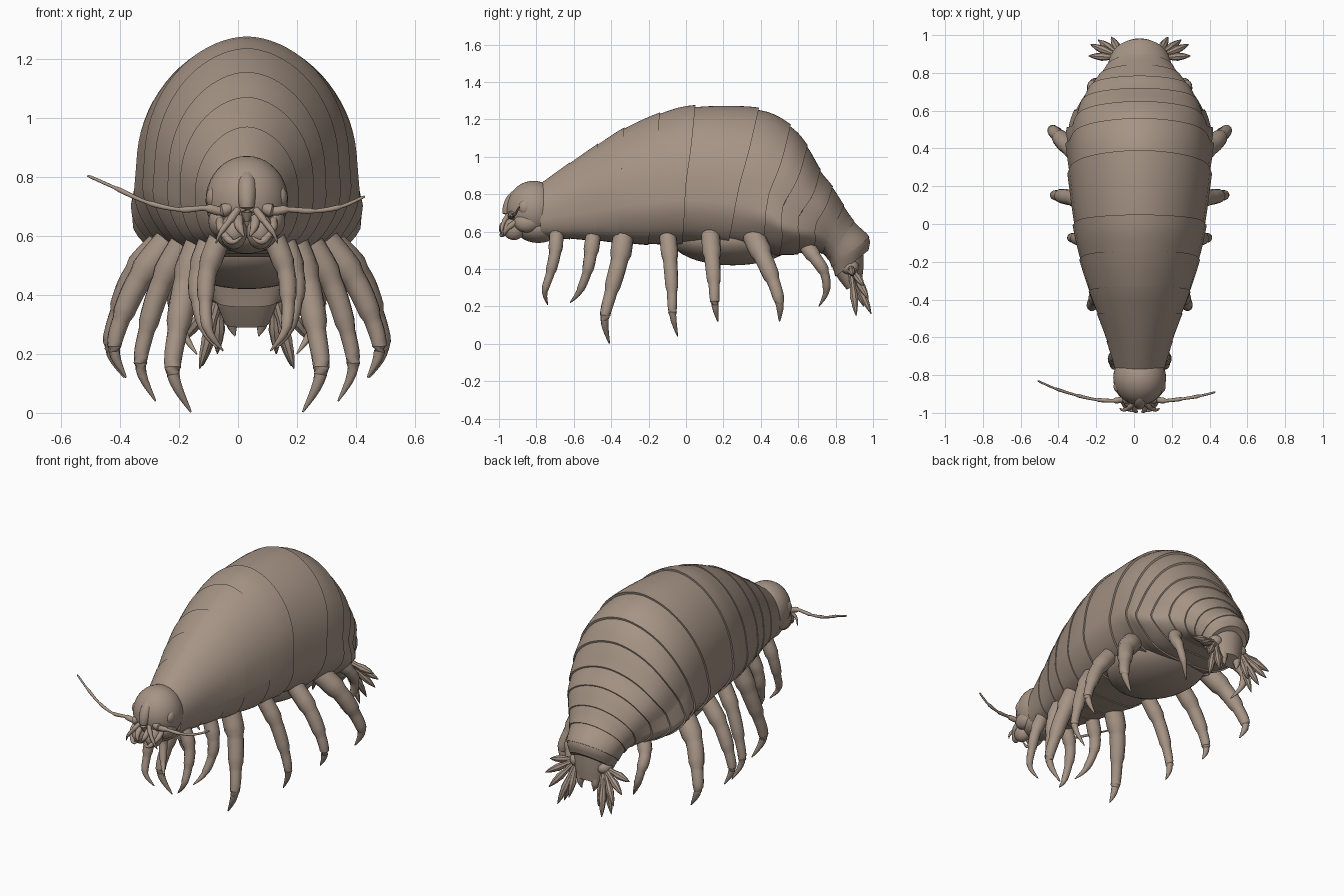
import bpy, bmesh, math
from mathutils import Vector

if "Cube" in bpy.data.objects:
    bpy.data.objects.remove(bpy.data.objects["Cube"])

CX = 0.03  # the body sits slightly off centre because the antennae are uneven

shell = bpy.data.materials.new("dull brown shell")
shell.use_nodes = True
shell.diffuse_color = (0.38, 0.295, 0.235, 1)
shell.node_tree.nodes["Principled BSDF"].inputs["Base Color"].default_value = shell.diffuse_color


def finish(name, bm, angle=40):
    bmesh.ops.recalc_face_normals(bm, faces=bm.faces)
    mesh = bpy.data.meshes.new(name)
    bm.to_mesh(mesh)
    bm.free()
    mesh.materials.append(shell)
    obj = bpy.data.objects.new(name, mesh)
    bpy.context.collection.objects.link(obj)
    bpy.ops.object.select_all(action='DESELECT')
    obj.select_set(True)
    bpy.context.view_layer.objects.active = obj
    bpy.ops.object.shade_smooth_by_angle(angle=math.radians(angle))


def loft(name, rings, angle=40):
    bm = bmesh.new()
    loops = [[bm.verts.new(p) for p in ring] for ring in rings]
    n = len(loops[0])
    for a, b in zip(loops, loops[1:]):
        for i in range(n):
            j = (i + 1) % n
            bm.faces.new((a[i], a[j], b[j], b[i]))
    bm.faces.new(loops[0])
    bm.faces.new(loops[-1])
    finish(name, bm, angle)


def spline(pts, steps):
    """Smooth path through points of any dimension."""
    out = []
    for i in range(len(pts) - 1):
        p = [pts[max(0, min(len(pts) - 1, i + k))] for k in (-1, 0, 1, 2)]
        for s in range(steps):
            t = s / steps
            out.append([0.5 * (2 * b + (c - a) * t + (2 * a - 5 * b + 4 * c - d) * t * t
                               + (3 * b - a - 3 * c + d) * t ** 3) for a, b, c, d in zip(*p)])
    return out + [list(pts[-1])]


def tube(name, pts, steps=5, sides=10, knuckle=0.0):
    """Limb through (x, y, z, radius) points; each joint swells by knuckle."""
    path = spline(pts, steps)
    rings = []
    for i, (x, y, z, r) in enumerate(path):
        a, b = path[max(0, i - 1)], path[min(len(path) - 1, i + 1)]
        quat = (Vector(b[:3]) - Vector(a[:3])).to_track_quat('Z', 'Y')
        r = max(r, 0.002) * (1 + knuckle * (((i % steps) / steps) - 0.5))
        rings.append([Vector((x, y, z)) + quat @ Vector((r * math.cos(t), r * math.sin(t), 0))
                      for t in (math.tau * k / sides for k in range(sides))])
    loft(name, rings)


def blob(name, center, scale):
    bm = bmesh.new()
    bmesh.ops.create_uvsphere(bm, u_segments=32, v_segments=20, radius=1)
    for v in bm.verts:
        v.co = Vector(center) + Vector(c * s for c, s in zip(v.co, scale))
    finish(name, bm)


def body_ring(st, grow=1.0, n=72):
    """Arched section: top y and z, bottom y and z, half width, side flare, forward bend."""
    yt, zt, yb, zb, w, flare, bend = st
    ring = []
    for k in range(n):
        a = math.tau * k / n
        c, s = math.cos(a), math.sin(a)
        t = 0.45 + (0.55 if s > 0 else 0.45) * grow * math.copysign(abs(s) ** (1 if s > 0 else 0.5), s)
        x = w * grow * abs(c) ** (1.08 if s > 0 else 0.5)
        x -= w * 0.12 * max(0, 0.3 - t) / 0.3  # lower edge tucks under
        x += flare * math.exp(-((t - 0.27) / 0.13) ** 2) * min(1, abs(c) * 3)
        y = yb + (yt - yb) * t - bend * math.exp(-((t - 0.42) / 0.2) ** 2)
        ring.append((CX + math.copysign(max(x, 0), c), y, zb + (zt - zb) * t))
    return ring


# Overlapping body segments; the lips grow deeper toward the tail
stations = [
    (-.77, .865, -.78, .57, .13, 0, 0), (-.62, .97, -.62, .56, .175, 0, 0),
    (-.47, 1.07, -.48, .55, .225, 0, 0), (-.33, 1.155, -.36, .54, .265, .005, .01),
    (-.14, 1.235, -.2, .53, .31, .01, .01), (.05, 1.275, -.02, .53, .345, .01, .01),
    (.39, 1.26, .22, .51, .37, .012, .01), (.56, 1.17, .4, .49, .365, .03, .03),
    (.65, 1.06, .5, .47, .35, .04, .05), (.72, .93, .6, .48, .32, .03, .05),
    (.785, .84, .68, .49, .275, .01, .03), (.845, .74, .73, .48, .22, 0, .01),
    (.9, .655, .76, .45, .18, 0, 0), (.98, .57, .78, .41, .155, 0, 0),
    (.975, .5, .8, .36, .125, 0, 0)]
path = spline(stations, 5)
for i in range(len(stations) - 1):
    lip = 0.014 if i < 5 else 0.022
    part = path[i * 5:i * 5 + 6]
    rings = [body_ring(s, 1 - lip + 1.4 * lip * k / 5) for k, s in enumerate(part)]
    rings.append(body_ring(part[-1], 0.955))
    name = "back_segment_%d" % (i + 1) if i < 9 else "tail_segment_%d" % (i - 8)
    loft(name, rings, 35)

# Swollen underside and tail plate
blob("belly", (CX, .25, .56), (.27, .33, .14))
loft("tail_plate", [body_ring(s + (0, 0)) for s in
     [(.95, .5, .8, .37, .11), (.95, .42, .82, .34, .1), (.94, .33, .86, .29, .075)]])
for side in (-1, 1):
    tube("tail_plate_point", [(CX + side * .045, .9, .35, .03), (CX + side * .05, .91, .3, .02),
                              (CX + side * .04, .91, .26, .002)])

# Head, brow ridge and mouthparts
blob("head", (CX, -.815, .72), (.14, .145, .152))
blob("throat", (CX, -.79, .62), (.11, .12, .08))
tube("brow_ridge", [(CX, -.86, .835, .015), (CX, -.925, .78, .032), (CX, -.955, .71, .028),
                    (CX, -.95, .65, .008)])
for side in (-1, 1):
    def at(x, y, z, r):
        return (CX + side * x, y, z, r)
    blob("eye", at(.11, -.86, .73, 0)[:3], (.028, .035, .04))
    blob("mandible", at(.045, -.92, .615, 0)[:3], (.046, .06, .06))
    blob("cheek", at(.085, -.85, .65, 0)[:3], (.045, .07, .055))
    tube("antennule", [at(.03, -.95, .69, .014), at(.06, -.975, .65, .012),
                       at(.09, -.985, .61, .008), at(.105, -.975, .575, .002)], knuckle=.3)
    tube("palp", [at(.09, -.9, .66, .016), at(.085, -.95, .62, .014),
                  at(.05, -.985, .58, .011), at(.015, -.99, .6, .002)], knuckle=.3)
    tube("jaw_tip", [at(.03, -.95, .66, .018), at(.025, -.985, .63, .014),
                     at(.01, -.995, .6, .003)])

# Long beaded antennae
tube("right_antenna", [(-.02, -.93, .7, .022), (-.06, -.93, .685, .02), (-.11, -.935, .695, .012),
                       (-.2, -.93, .69, .009), (-.31, -.905, .715, .008), (-.42, -.87, .765, .007),
                       (-.51, -.83, .805, .004)], knuckle=.45, steps=6)
tube("left_antenna", [(.08, -.93, .7, .022), (.12, -.93, .685, .02), (.17, -.935, .69, .012),
                      (.26, -.925, .685, .009), (.35, -.91, .7, .008), (.43, -.89, .735, .004)],
     knuckle=.45, steps=6)

# Seven pairs of hooked walking legs: thickness, then (x, y, z) from hip to claw
legs = [
    (.75, [(.08, -.69, .62), (.13, -.7, .49), (.14, -.725, .38), (.13, -.755, .28), (.08, -.74, .21)]),
    (.8, [(.11, -.49, .62), (.16, -.51, .48), (.165, -.53, .38), (.14, -.57, .28), (.1, -.62, .22)]),
    (1.1, [(.14, -.33, .61), (.2, -.355, .45), (.235, -.4, .28), (.25, -.435, .13), (.19, -.41, .003)]),
    (.9, [(.2, -.1, .6), (.285, -.085, .45), (.34, -.075, .28), (.36, -.07, .15), (.31, -.045, .04)]),
    (.98, [(.25, .13, .6), (.36, .14, .46), (.425, .15, .32), (.45, .155, .21), (.41, .17, .12)]),
    (1.15, [(.25, .35, .6), (.37, .41, .47), (.43, .465, .34), (.46, .5, .22), (.415, .5, .12)]),
    (.8, [(.16, .61, .57), (.235, .69, .46), (.245, .74, .38), (.22, .75, .28), (.17, .71, .2)])]
radii = (.055, .047, .034, .022, .003)
for side in (-1, 1):
    word = "left" if side > 0 else "right"
    for i, (thick, points) in enumerate(legs):
        pts = [(CX + side * x, y, z, r * thick) for (x, y, z), r in zip(points, radii)]
        tube("%s_leg_%d" % (word, i + 1), pts, steps=6, sides=12, knuckle=.18)

    # Fan of tail spines
    blob(word + "_fan_base", (CX + side * .09, .875, .41), (.045, .05, .04))
    for x, y, z in [(.27, .89, .37), (.26, .95, .31), (.22, .975, .24),
                    (.15, .99, .16), (.16, .91, .15), (.1, .95, .2)]:
        end, base = Vector((x, y, z)), Vector((.09, .88, .41))
        mids = [base.lerp(end, t) for t in (0, .35, .7, 1)]
        tube(word + "_tail_spine", [(CX + side * m.x, m.y, m.z, r)
             for m, r in zip(mids, (.016, .017, .021, .002))], steps=4, sides=8, knuckle=.2)
